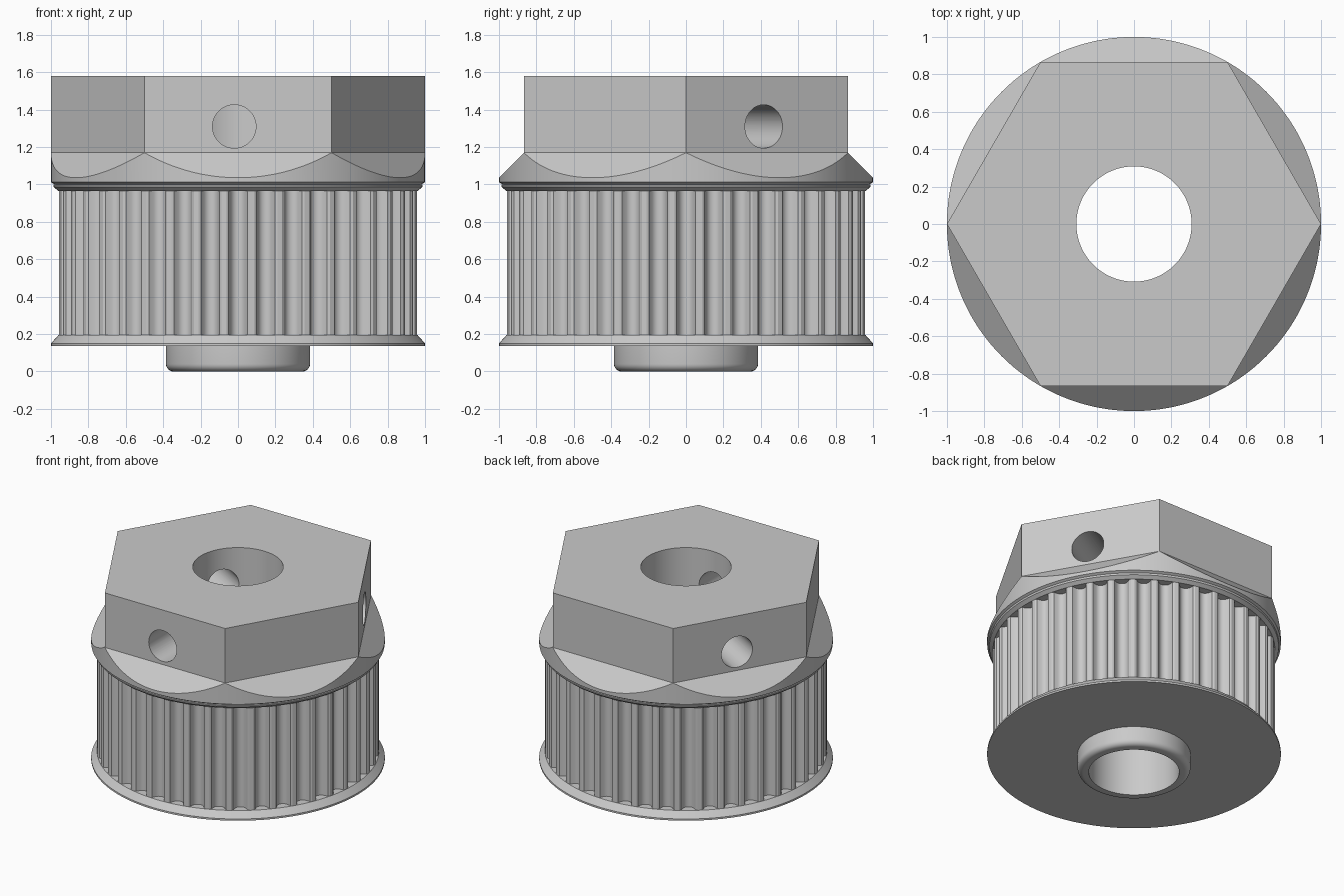
import bpy, bmesh
from math import cos, sin, radians, tau
from mathutils import Matrix

if "Cube" in bpy.data.objects:
    bpy.data.objects.remove(bpy.data.objects["Cube"])

TEETH, STEPS = 40, 480
BORE, APOTHEM = 0.308, 0.866
BOSS, FILLET = 0.385, 0.04

metal = bpy.data.materials.new("light grey metal")
metal.use_nodes = True
grey = (0.59, 0.59, 0.59, 1)
metal.diffuse_color = grey
metal.node_tree.nodes["Principled BSDF"].inputs["Base Color"].default_value = grey


def finish(bm, name):
    mesh = bpy.data.meshes.new(name)
    bm.to_mesh(mesh)
    bm.free()
    obj = bpy.data.objects.new(name, mesh)
    mesh.materials.append(metal)
    bpy.context.collection.objects.link(obj)
    return obj


def smooth(obj):
    bpy.ops.object.select_all(action="DESELECT")
    obj.select_set(True)
    bpy.context.view_layer.objects.active = obj
    bpy.ops.object.shade_smooth_by_angle(angle=radians(28))


def lathe(name, rings, closed=False):
    """Skin rings of (radius, height); either may be a function of angle."""
    bm = bmesh.new()
    loops = []
    for r, z in rings:
        loop = []
        for i in range(STEPS):
            a = tau * i / STEPS
            rad = r(a) if callable(r) else r
            h = z(a) if callable(z) else z
            loop.append(bm.verts.new((rad * cos(a), rad * sin(a), h)))
        loops.append(loop)
    pairs = list(zip(loops, loops[1:]))
    if closed:
        pairs.append((loops[-1], loops[0]))
    for low, high in pairs:
        for i in range(STEPS):
            j = (i + 1) % STEPS
            bm.faces.new((low[i], low[j], high[j], high[i]))
    bmesh.ops.remove_doubles(bm, verts=bm.verts, dist=0.0001)
    return finish(bm, name)


def tooth(a):
    # Round-bottomed grooves between narrow lands, from groove middle outwards
    f = (a * TEETH / tau) % 1
    step = round(min(f, 1 - f) * 12)
    return (0.9, 0.902, 0.907, 0.921, 0.952, 0.96, 0.96)[step]


def from_face(a):
    # Angle away from the middle of the nearest hexagon side
    return a % (tau / 6) - tau / 12


def hexagon(a):
    return APOTHEM / cos(from_face(a))


def scallop(a):
    # Height where the sloping sides meet the round collar
    return 1.17 + APOTHEM - cos(from_face(a))


# Bore lining, rounded boss and lower flange
fillet = [(BOSS - FILLET + FILLET * sin(radians(t)), FILLET - FILLET * cos(radians(t)))
          for t in range(0, 91, 15)]
flange = lathe("boss_and_lower_flange", [(BORE, 0.965), (BORE, 0)] + fillet + [
    (BOSS, 0.137), (1, 0.137), (1, 0.15), (0.96, 0.195), (0.88, 0.195)])

# Toothed belt drum
drum = lathe("toothed_drum", [(tooth, 0.195), (tooth, 0.965)])

# Upper flange, scalloped collar and hexagonal head
head = lathe("hexagonal_head", [
    (BORE, 0.965), (0.96, 0.965), (0.985, 0.985), (0.988, 0.998), (0.98, 1.0),
    (1, 1.012), (1, scallop), (hexagon, 1.17), (hexagon, 1.58), (BORE, 1.58)],
    closed=True)

# Three radial screw holes through alternate sides
for k in range(3):
    bm = bmesh.new()
    place = (Matrix.Rotation(radians(30 + 120 * k), 4, "Z")
             @ Matrix.Translation((0.65, -0.02, 1.31))
             @ Matrix.Rotation(radians(90), 4, "Y"))
    bmesh.ops.create_cone(bm, cap_ends=True, segments=48, radius1=0.116,
                          radius2=0.116, depth=1, matrix=place)
    cutter = finish(bm, "screw_hole_cutter")
    cutter.hide_render = True
    cut = head.modifiers.new("screw hole", "BOOLEAN")
    cut.operation, cut.solver, cut.object = "DIFFERENCE", "EXACT", cutter
    bpy.context.view_layer.objects.active = head
    bpy.ops.object.modifier_apply(modifier=cut.name)
    bpy.data.objects.remove(cutter)

for part in (flange, drum, head):
    smooth(part)
